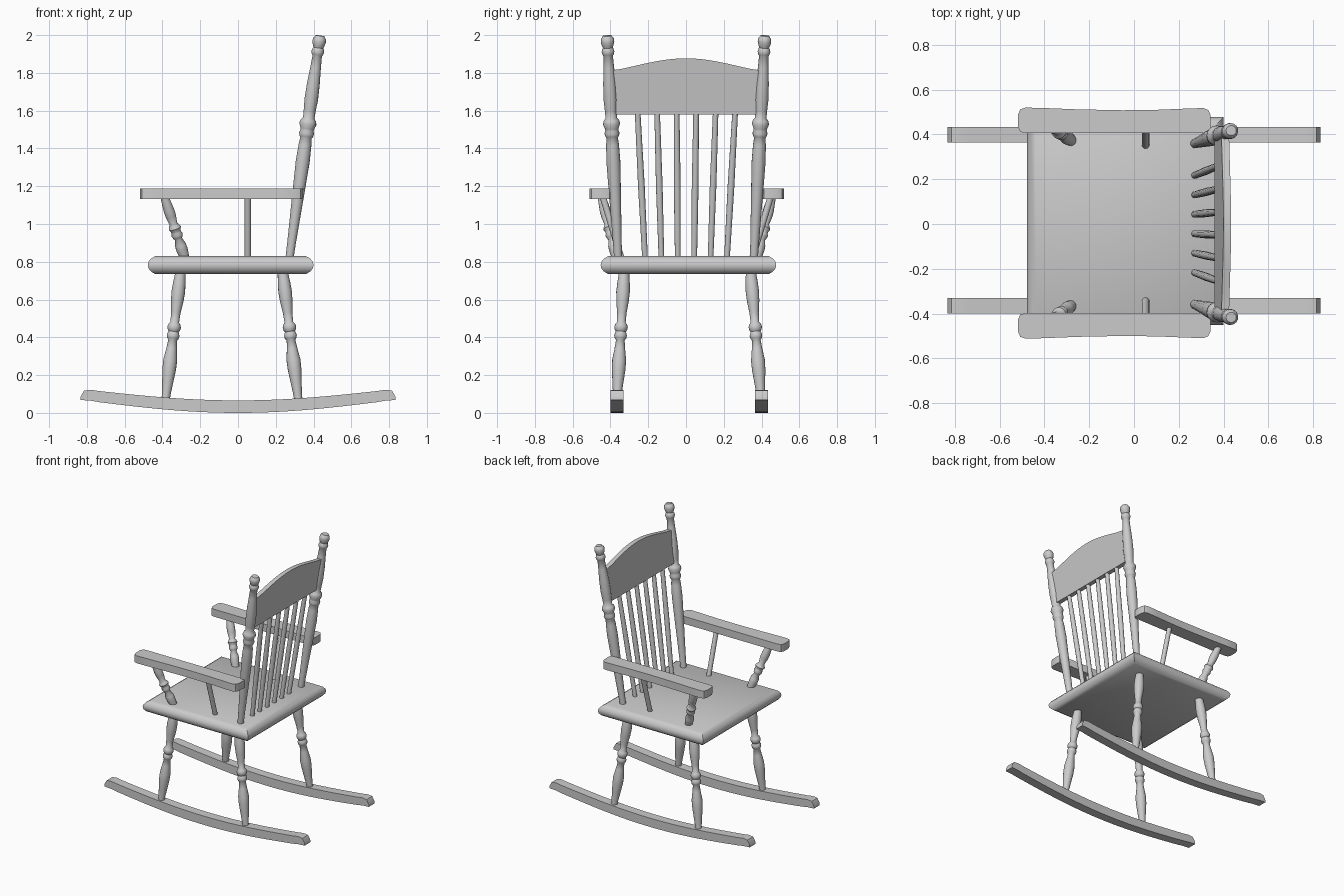
import bpy, bmesh, math
from mathutils import Vector


def finish(name, bm, angle=40):
    bmesh.ops.recalc_face_normals(bm, faces=bm.faces)
    me = bpy.data.meshes.new(name)
    bm.to_mesh(me)
    bm.free()
    ob = bpy.data.objects.new(name, me)
    bpy.context.collection.objects.link(ob)
    bpy.ops.object.select_all(action='DESELECT')
    ob.select_set(True)
    bpy.context.view_layer.objects.active = ob
    bpy.ops.object.shade_smooth_by_angle(angle=math.radians(angle))
    return ob


def loft(name, rings, angle=40):
    """Skin a list of closed rings and cap both ends."""
    bm = bmesh.new()
    rows = [[bm.verts.new(p) for p in r] for r in rings]
    n = len(rows[0])
    for a, b in zip(rows, rows[1:]):
        for i in range(n):
            j = (i + 1) % n
            bm.faces.new((a[i], a[j], b[j], b[i]))
    bm.faces.new(rows[0])
    bm.faces.new(rows[-1])
    return finish(name, bm, angle)


def turned(name, p0, p1, profile, n=16):
    """Lathe profile of (height, radius) between p0 and p1; height is world z."""
    p0, p1 = Vector(p0), Vector(p1)
    d = p1 - p0
    q = d.to_track_quat('Z', 'Y')
    rings = []
    for z, r in profile:
        c = p0 + d * ((z - p0.z) / d.z)
        rings.append([c + q @ Vector((r * math.cos(2 * math.pi * i / n),
                                      r * math.sin(2 * math.pi * i / n), 0)) for i in range(n)])
    return loft(name, rings, 50)


# seat: slab with rounded edge
levels = [(0.735, 0.04), (0.748, 0.018), (0.765, 0.004), (0.783, 0.0),
          (0.80, 0.004), (0.817, 0.018), (0.83, 0.04)]
loft("seat", [[(-0.478 + i, -0.452 + i, z), (0.40 - i, -0.452 + i, z),
               (0.40 - i, 0.478 - i, z), (-0.478 + i, 0.478 - i, z)] for z, i in levels])

leg_profile = [(0.06, 0.022), (0.10, 0.023), (0.17, 0.030), (0.23, 0.036), (0.28, 0.037),
               (0.34, 0.028), (0.385, 0.023), (0.395, 0.031), (0.41, 0.034), (0.422, 0.030),
               (0.43, 0.027), (0.44, 0.033), (0.455, 0.036), (0.47, 0.031), (0.48, 0.023),
               (0.53, 0.025), (0.59, 0.033), (0.64, 0.036), (0.69, 0.033), (0.735, 0.028), (0.77, 0.025)]
arm_profile = [(0.80, 0.024), (0.835, 0.027), (0.865, 0.031), (0.89, 0.030), (0.92, 0.020),
               (0.93, 0.026), (0.943, 0.031), (0.955, 0.026), (0.965, 0.027), (0.978, 0.034),
               (0.99, 0.028), (1.0, 0.021), (1.04, 0.028), (1.07, 0.029), (1.11, 0.025), (1.14, 0.022)]
post_profile = [(0.80, 0.021), (0.90, 0.023), (1.05, 0.028), (1.2, 0.033), (1.33, 0.037),
                (1.42, 0.034), (1.455, 0.030), (1.465, 0.036), (1.48, 0.040), (1.495, 0.035),
                (1.505, 0.036), (1.53, 0.046), (1.55, 0.040), (1.56, 0.030), (1.60, 0.032),
                (1.66, 0.036), (1.74, 0.034), (1.83, 0.028), (1.89, 0.025), (1.897, 0.030),
                (1.912, 0.034), (1.927, 0.030), (1.933, 0.026), (1.945, 0.031), (1.965, 0.036),
                (1.982, 0.034), (1.99, 0.027), (1.997, 0.023)]

for s, side in ((-1, "right"), (1, "left")):
    # curved rocker with slanted ends
    yc, h = 0.017 + s * 0.382, 0.034
    N = 24
    rings = []
    for i in range(N + 1):
        x = -0.80 + 1.6 * i / N
        z = 0.068 * (x / 0.8) ** 2 * (1.25 - 0.25 * (x / 0.8) ** 2)
        bx = math.copysign(0.03, x) if i in (0, N) else 0
        rings.append([(x + bx, yc - h, z * 0.95), (x + bx, yc + h, z * 0.95),
                      (x, yc + h, 0.066 + z * 0.83), (x, yc - h, 0.066 + z * 0.83)])
    for k in (0, -1):
        sg = -1 if k == 0 else 1
        tip = [(0.815 * sg, y, z) for y, z in ((yc - h, 0.067), (yc + h, 0.067),
                                               (yc + h, 0.118), (yc - h, 0.118))]
        end = [(0.834 * sg, y, z) for y, z in ((yc - h, 0.068), (yc + h, 0.068),
                                               (yc + h, 0.085), (yc - h, 0.085))]
        rings[k] = [(0.78 * sg, p[1], p[2]) for p in rings[k]]
        if k == 0:
            rings = [end, tip] + rings
        else:
            rings += [tip, end]
    loft(side + "_rocker", rings)

    # legs
    for nm, xb, xt in (("front", -0.382, -0.305), ("back", 0.318, 0.238)):
        turned(f"{side}_{nm}_leg", (xb, 0.016 + s * 0.381, 0.08), (xt, 0.008 + s * 0.336, 0.735), leg_profile)

    # arm supports
    turned(side + "_arm_post", (-0.285, 0.004 + s * 0.372, 0.83), (-0.385, 0.004 + s * 0.447, 1.13), arm_profile)
    turned(side + "_arm_spindle", (0.052, 0.004 + s * 0.35, 0.83), (0.052, 0.004 + s * 0.44, 1.13),
           [(0.80, 0.017), (1.14, 0.017)], 12)

    # armrest with rounded corners and slightly hollow outer edge
    outline = [(-0.518, 0.43), (-0.508, 0.408), (-0.485, 0.402), (0.325, 0.402), (0.338, 0.408),
               (0.343, 0.43), (0.341, 0.485), (0.332, 0.505), (0.31, 0.514), (0.22, 0.511), (0.1, 0.506),
               (-0.05, 0.504), (-0.25, 0.508), (-0.40, 0.514), (-0.485, 0.516), (-0.508, 0.508), (-0.518, 0.485)]
    loft(side + "_armrest", [[(x, 0.004 + s * y, z) for x, y in outline] for z in (1.132, 1.188)])

    # back post
    turned(side + "_back_post", (0.274, s * 0.36, 0.83), (0.434, s * 0.417, 1.997), post_profile)

# back spindles, fanning outward
for i in range(6):
    k = i - 2.5
    turned(f"back_spindle_{i + 1}", (0.272, k * 0.087, 0.83), (0.376, 0.002 + k * 0.103, 1.58),
           [(0.80, 0.015), (1.2, 0.018), (1.60, 0.015)], 12)

# crest rail: arched board leaning with the posts
rings = []
for i in range(25):
    u = -1 + i / 12
    top = 1.815 + 0.062 * math.cos(u * math.pi / 2) ** 1.3 if abs(u) < 1 else 1.815
    ring = []
    for z, dx in ((1.58, -0.017), (1.58, 0.017), (top, 0.017), (top, -0.017)):
        ring.append((0.376 + (z - 1.58) * 0.137 + dx, u * (0.375 + (z - 1.58) * 0.04), z))
    rings.append(ring)
loft("crest_rail", rings)
